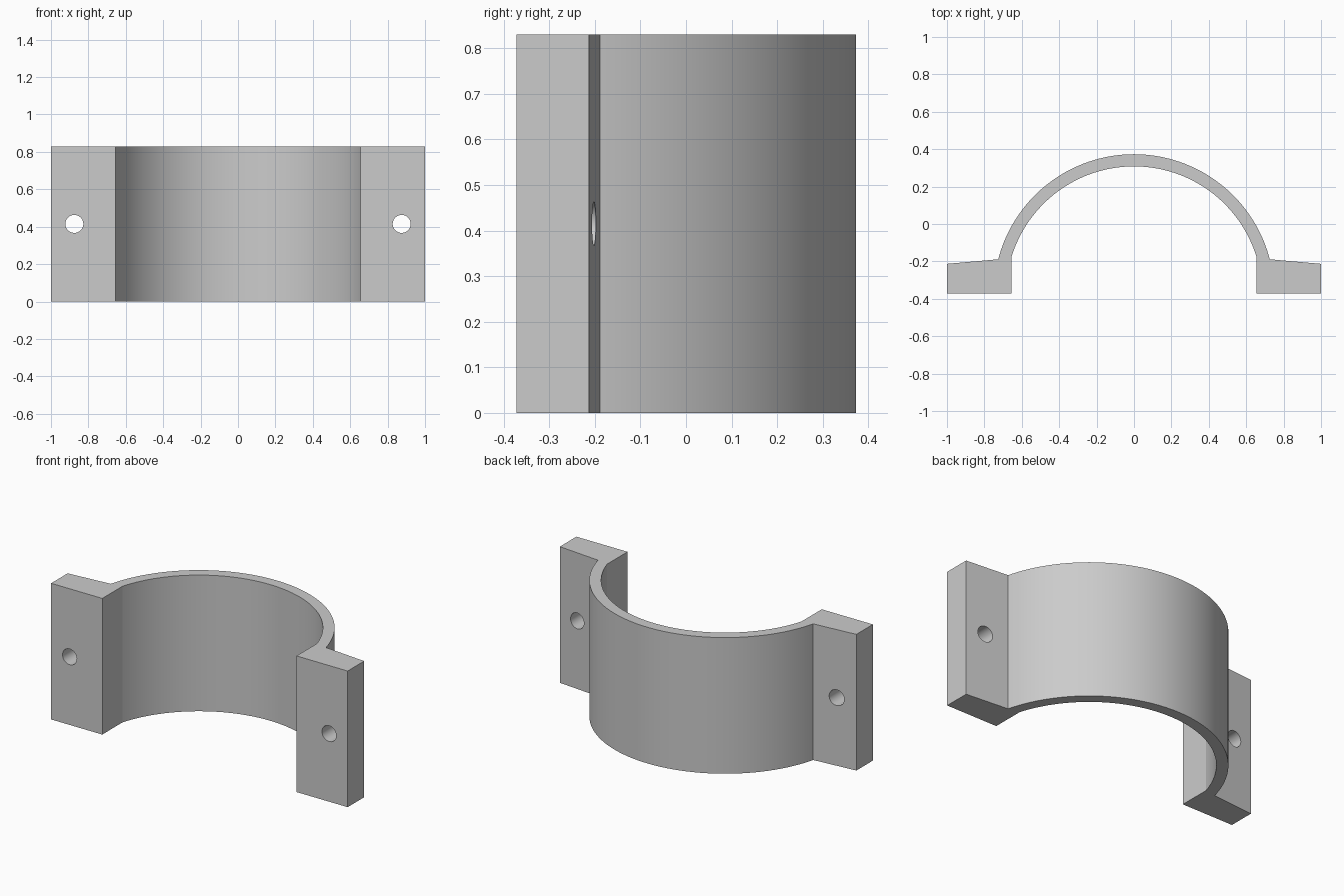
import bpy
import bmesh
from math import sin, cos, asin, pi, radians
from mathutils import Matrix

HEIGHT = 0.83
CENTRE_Y = -0.377
OUTER_R, INNER_R = 0.75, 0.685
OUTER_X, INNER_X = 0.726, 0.655
FRONT_Y = -0.372
HOLE_X, HOLE_R = 0.875, 0.048
SEGMENTS = 72

if "Cube" in bpy.data.objects:
    bpy.data.objects.remove(bpy.data.objects["Cube"])

grey = bpy.data.materials.new("plain grey")
grey.use_nodes = True
grey.diffuse_color = (0.6, 0.6, 0.6, 1)
grey.node_tree.nodes["Principled BSDF"].inputs["Base Color"].default_value = (0.6, 0.6, 0.6, 1)


def arc(radius, half_width):
    """Points from +x over the top to -x."""
    limit = asin(half_width / radius)
    angles = [limit * (1 - 2 * i / SEGMENTS) for i in range(SEGMENTS + 1)]
    return [(radius * sin(a), CENTRE_Y + radius * cos(a)) for a in angles]


def make_object(name, bm):
    bmesh.ops.recalc_face_normals(bm, faces=bm.faces)
    mesh = bpy.data.meshes.new(name)
    bm.to_mesh(mesh)
    bm.free()
    mesh.materials.append(grey)
    obj = bpy.data.objects.new(name, mesh)
    bpy.context.collection.objects.link(obj)
    return obj


# Half-round clamp with tapered flanges, extruded from one outline
flange = [(1, -0.213), (1, FRONT_Y), (INNER_X, FRONT_Y)]
outline = arc(OUTER_R, OUTER_X)
outline += [(-x, y) for x, y in flange]
outline += reversed(arc(INNER_R, INNER_X))
outline += reversed(flange)

bm = bmesh.new()
base = bm.faces.new([bm.verts.new((x, y, 0)) for x, y in outline])
extruded = bmesh.ops.extrude_face_region(bm, geom=[base], use_keep_orig=True)
top = [v for v in extruded["geom"] if isinstance(v, bmesh.types.BMVert)]
bmesh.ops.translate(bm, verts=top, vec=(0, 0, HEIGHT))
clamp = make_object("half_clamp", bm)

# Bolt holes through both flanges
bm = bmesh.new()
for side in (-1, 1):
    place = Matrix.Translation((side * HOLE_X, -0.28, HEIGHT / 2)) @ Matrix.Rotation(pi / 2, 4, 'X')
    bmesh.ops.create_cone(bm, cap_ends=True, segments=40, radius1=HOLE_R,
                          radius2=HOLE_R, depth=0.5, matrix=place)
cutter = make_object("bolt_hole_cutter", bm)
cutter.hide_render = True

bpy.ops.object.select_all(action='DESELECT')
clamp.select_set(True)
bpy.context.view_layer.objects.active = clamp
holes = clamp.modifiers.new("bolt holes", 'BOOLEAN')
holes.operation = 'DIFFERENCE'
holes.solver = 'EXACT'
holes.object = cutter
bpy.ops.object.modifier_apply(modifier=holes.name)
bpy.data.objects.remove(cutter)

# Smooth curves, crisp corners
bpy.ops.object.shade_smooth_by_angle(angle=radians(14))
